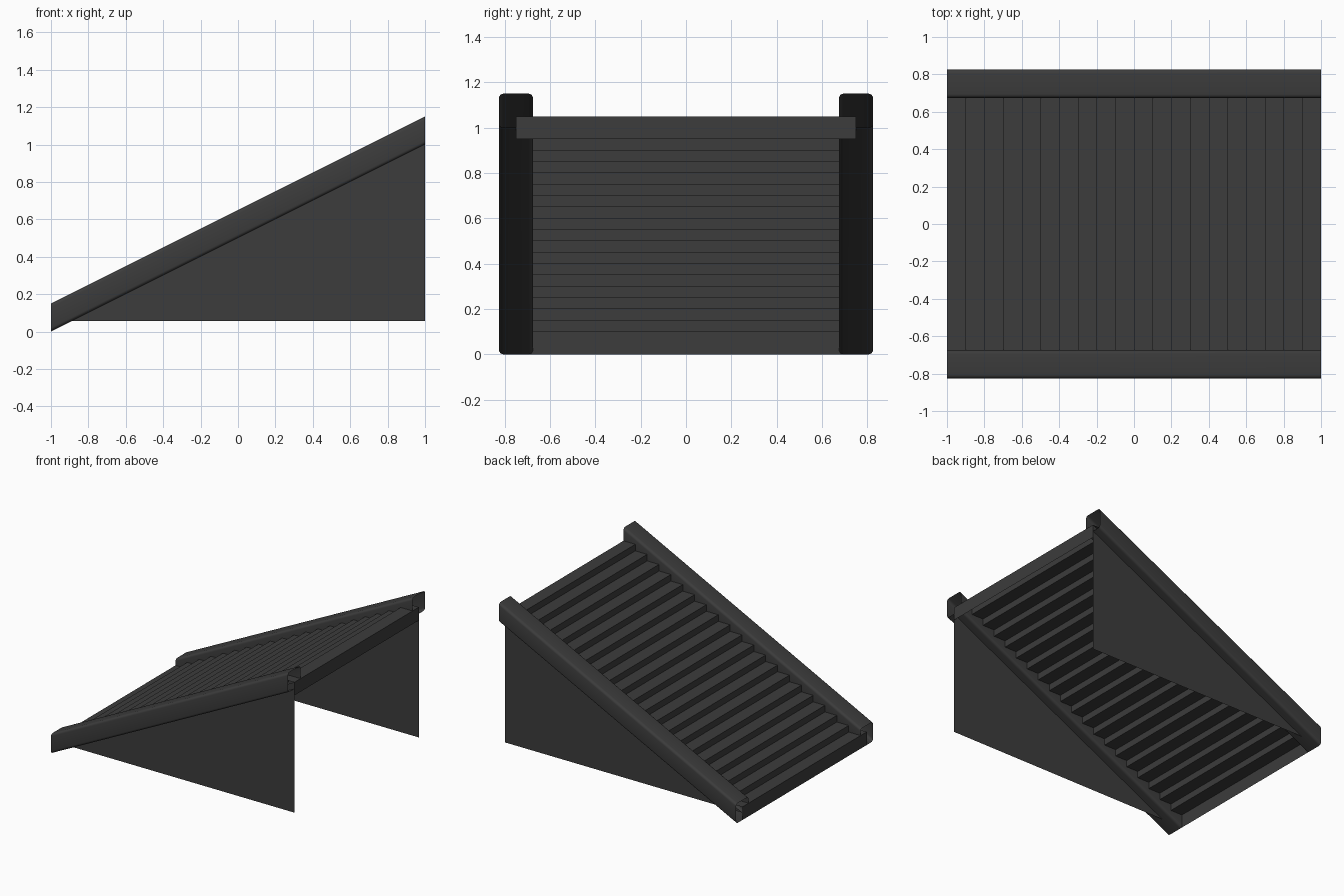
import bpy
import math

if "Cube" in bpy.data.objects:
    bpy.data.objects.remove(bpy.data.objects["Cube"])

HALF = 0.75      # rail centre line / half stair width
STEPS = 20

dark = bpy.data.materials.new("dark_grey")
dark.diffuse_color = (0.045, 0.045, 0.045, 1)
dark.use_nodes = True
dark.node_tree.nodes["Principled BSDF"].inputs["Base Color"].default_value = dark.diffuse_color


def make(name, verts, faces):
    mesh = bpy.data.meshes.new(name)
    mesh.from_pydata(verts, [], faces)
    mesh.materials.append(dark)
    obj = bpy.data.objects.new(name, mesh)
    bpy.context.collection.objects.link(obj)
    return obj


def sweep(name, a, b, closed):
    """Open-ended sheet joining two matching outlines."""
    n = len(a)
    faces = [(i, (i + 1) % n, n + (i + 1) % n, n + i)
             for i in range(n if closed else n - 1)]
    return make(name, a + b, faces)


# Stair surface: one folded sheet from the bottom riser to the top drop
profile = [(-1.0, 0.0)]
for i in range(STEPS):
    z = 0.1 + 0.05 * i
    profile += [(-1 + 0.1 * i, z), (-0.9 + 0.1 * i, z)]
profile.append((1.0, 0.95))
sweep("stair_treads",
      [(x, HALF, z) for x, z in profile],
      [(x, -HALF, z) for x, z in profile], False)

# Rounded square rail section
R, H = 0.02, 0.075
section = []
for k, (sy, sz) in enumerate([(1, 1), (-1, 1), (-1, -1), (1, -1)]):
    for j in range(5):
        t = math.radians(90 * k + 22.5 * j)
        section.append((sy * (H - R) + R * math.cos(t),
                        sz * (H - R) + R * math.sin(t)))

for side, s in (("front", -1), ("back", 1)):
    # Sloped hollow handrail with upright open ends
    rail = sweep(side + "_handrail",
                 [(-1, s * HALF + y, H + z) for y, z in section],
                 [(1, s * HALF + y, 1 + H + z) for y, z in section], True)
    for o in bpy.context.selected_objects:
        o.select_set(False)
    rail.select_set(True)
    bpy.context.view_layer.objects.active = rail
    bpy.ops.object.shade_smooth_by_angle(angle=math.radians(30))

    # Thin triangular side panel below the rail
    tri = [(-1, s * HALF, 0.057), (1, s * HALF, 0.057), (1, s * HALF, 1.05)]
    make(side + "_side_panel", tri, [(0, 1, 2) if s < 0 else (2, 1, 0)])
